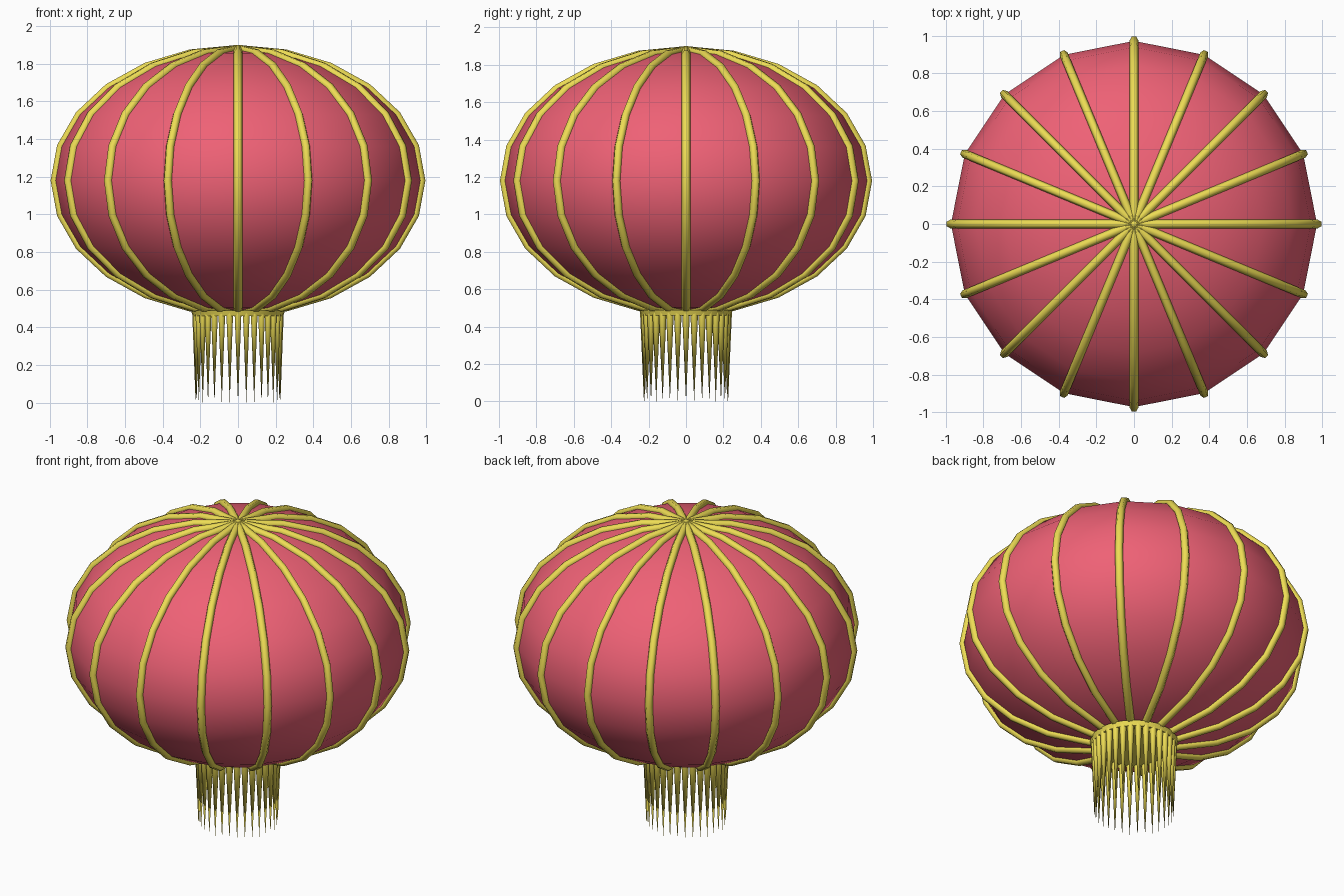
import bpy, bmesh
from math import sin, cos, pi, radians

if "Cube" in bpy.data.objects:
    bpy.data.objects.remove(bpy.data.objects["Cube"])

CZ = 1.18       # height of the lantern's centre
SIDES = 16      # panels round the lantern
STEPS = 24      # points round a full rib loop


def material(name, color):
    m = bpy.data.materials.new(name)
    m.diffuse_color = color
    m.use_nodes = True
    m.node_tree.nodes["Principled BSDF"].inputs["Base Color"].default_value = m.diffuse_color
    return m


def add_mesh(name, bm, mat, smooth=None):
    me = bpy.data.meshes.new(name)
    bm.to_mesh(me)
    bm.free()
    me.materials.append(mat)
    ob = bpy.data.objects.new(name, me)
    bpy.context.collection.objects.link(ob)
    if smooth:
        bpy.ops.object.select_all(action='DESELECT')
        ob.select_set(True)
        bpy.context.view_layer.objects.active = ob
        bpy.ops.object.shade_smooth_by_angle(angle=radians(smooth))
    return ob


red = material("red_paper", (0.86, 0.12, 0.18, 1))
gold = material("gold_trim", (0.85, 0.72, 0.09, 1))

# Paper shade: squashed sphere with one panel between each pair of ribs
bm = bmesh.new()
bmesh.ops.create_uvsphere(bm, u_segments=SIDES, v_segments=STEPS // 2, radius=1)
for v in bm.verts:
    v.co = (v.co.x * 0.972, v.co.y * 0.972, CZ + v.co.z * 0.70)
add_mesh("paper_shade", bm, red, 40)

# Ribs: closed elliptical loops, each making two opposite ribs
curve = bpy.data.curves.new("ribs", 'CURVE')
curve.dimensions = '3D'
curve.bevel_depth = 0.023
curve.bevel_resolution = 1
curve.materials.append(gold)
for i in range(SIDES // 2):
    a = 2 * pi * i / SIDES
    sp = curve.splines.new('POLY')
    sp.points.add(STEPS - 1)
    sp.use_cyclic_u = True
    for k, p in enumerate(sp.points):
        t = 2 * pi * k / STEPS
        r = 0.975 * sin(t)
        p.co = (r * cos(a), r * sin(a), CZ + 0.70 * cos(t), 1)
ribs = bpy.data.objects.new("ribs", curve)
bpy.context.collection.objects.link(ribs)

# Base disc that carries the fringe
bm = bmesh.new()
bmesh.ops.create_cone(bm, cap_ends=True, segments=32, radius1=0.24,
                      radius2=0.25, depth=0.03)
bmesh.ops.translate(bm, verts=bm.verts, vec=(0, 0, 0.475))
add_mesh("base_disc", bm, gold, 30)

# Fringe: a ring of thin downward spikes
bm = bmesh.new()
COUNT = 32
for i in range(COUNT):
    a = 2 * pi * i / COUNT
    new = bmesh.ops.create_cone(bm, cap_ends=True, segments=6, radius1=0.0,
                                radius2=0.021, depth=0.48)["verts"]
    bmesh.ops.translate(bm, verts=new, vec=(0.225 * cos(a), 0.225 * sin(a), 0.24))
bmesh.ops.remove_doubles(bm, verts=bm.verts, dist=0.0001)
add_mesh("fringe", bm, gold, 70)
